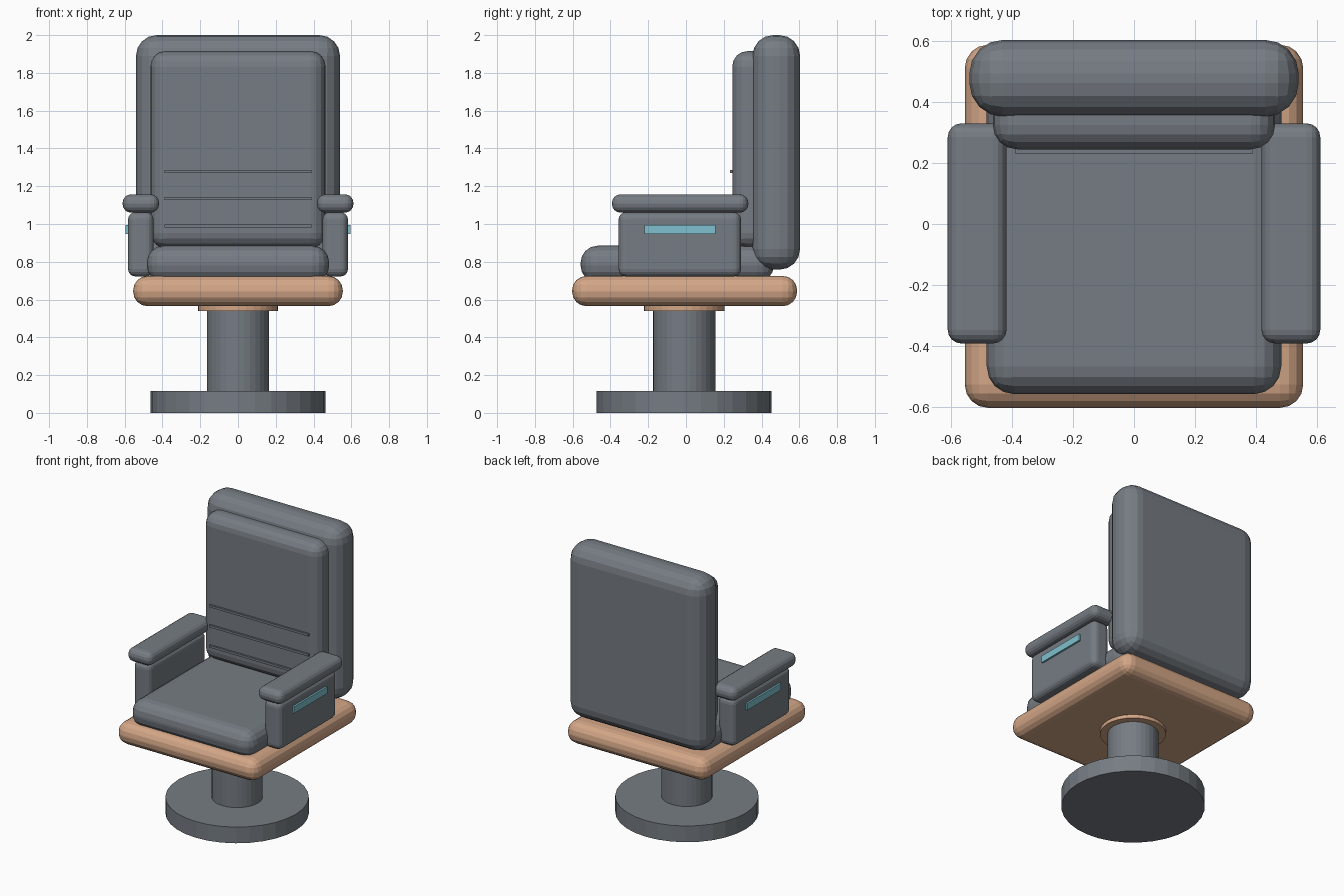
import bpy

cube = bpy.data.objects.get("Cube")
if cube:
    bpy.data.objects.remove(cube, do_unlink=True)


def material(name, color):
    mat = bpy.data.materials.new(name)
    mat.use_nodes = True
    mat.diffuse_color = (*color, 1)
    bsdf = next(n for n in mat.node_tree.nodes if n.type == 'BSDF_PRINCIPLED')
    bsdf.inputs["Base Color"].default_value = (*color, 1)
    return mat


grey = material("slate_grey", (0.18, 0.202, 0.227))
tan = material("warm_tan", (0.65, 0.38, 0.24))
teal = material("pale_teal", (0.21, 0.53, 0.62))


def box(name, x, y, z, mat, bevel=0.0, segments=4):
    """Rounded box from (min, max) ranges on each axis."""
    ranges = (x, y, z)
    bpy.ops.mesh.primitive_cube_add(size=1, location=[(a + b) / 2 for a, b in ranges])
    obj = bpy.context.object
    obj.name = name
    obj.scale = [b - a for a, b in ranges]
    bpy.ops.object.transform_apply(location=False, rotation=False, scale=True)
    obj.data.materials.append(mat)
    if bevel:
        mod = obj.modifiers.new("rounding", 'BEVEL')
        mod.width = bevel
        mod.segments = segments
    return obj


def disc(name, radius, z, mat):
    """Upright cylinder between two heights."""
    bpy.ops.mesh.primitive_cylinder_add(
        vertices=32, radius=radius, depth=z[1] - z[0],
        location=(0, -0.01, (z[0] + z[1]) / 2))
    obj = bpy.context.object
    obj.name = name
    obj.data.materials.append(mat)


# Pedestal
disc("floor_base", 0.463, (0, 0.115), grey)
disc("column", 0.165, (0.1, 0.55), grey)
disc("collar", 0.213, (0.54, 0.6), tan)

# Seat
box("seat_frame", (-0.555, 0.555), (-0.603, 0.588), (0.565, 0.725), tan, 0.076)
box("seat_cushion", (-0.483, 0.483), (-0.558, 0.465), (0.69, 0.885), grey, 0.09)

# Backrest
box("backrest", (-0.54, 0.54), (0.352, 0.604), (0.758, 2.0), grey, 0.11)
box("back_cushion", (-0.463, 0.463), (0.245, 0.45), (0.873, 1.915), grey, 0.08)
for i, z in enumerate((0.99, 1.134, 1.277)):
    box(f"back_seam_{i + 1}", (-0.39, 0.39), (0.232, 0.247), (z - 0.008, z + 0.008), grey)

# Armrests, both sides
for side, s in (("left", 1), ("right", -1)):
    def span(a, b):
        return sorted((s * a, s * b))
    box(f"{side}_arm_panel", span(0.447, 0.582), (-0.357, 0.291), (0.722, 1.063), grey, 0.04)
    box(f"{side}_arm_pad", span(0.418, 0.611), (-0.392, 0.33), (1.06, 1.157), grey, 0.045)
    box(f"{side}_arm_strip", span(0.575, 0.595), (-0.22, 0.155), (0.947, 0.995), teal)
